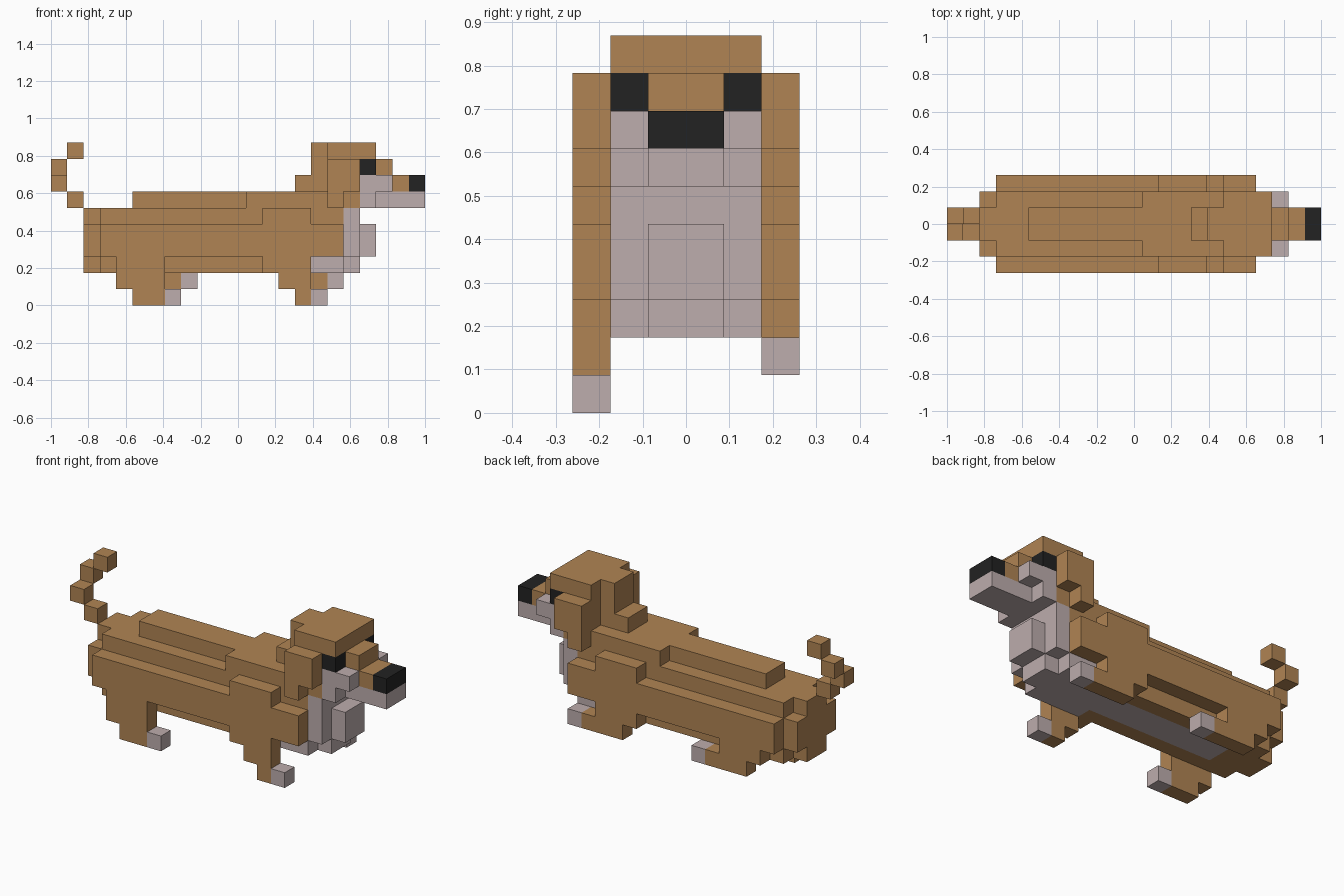
import bpy, bmesh
from mathutils import Vector

if "Cube" in bpy.data.objects:
    bpy.data.objects.remove(bpy.data.objects["Cube"], do_unlink=True)

U = 2 / 23                       # edge length of one block
BOTH, MINUS, PLUS = (-1, 1), (-1,), (1,)


def make_material(name, rgb):
    m = bpy.data.materials.new(name)
    m.use_nodes = True
    m.diffuse_color = (*rgb, 1)
    bsdf = next(n for n in m.node_tree.nodes if n.type == 'BSDF_PRINCIPLED')
    bsdf.inputs["Base Color"].default_value = (*rgb, 1)
    bsdf.inputs["Roughness"].default_value = 0.9
    return m


TAN, PALE, BLACK = 0, 1, 2
materials = [make_material("tan fur", (0.434, 0.231, 0.087)),
             make_material("pale fur", (0.509, 0.418, 0.418)),
             make_material("black", (0.016, 0.016, 0.016))]

cells = {}                       # (x, y, z) block -> (part, colour)


def fill(part, colour, xs, ws, zs, sides=BOTH):
    """Fill blocks x0..x1, z0..z1 and distance w0..w1 from the middle plane."""
    for x in range(*xs):
        for w in range(*ws):
            for z in range(*zs):
                for s in sides:
                    cells[x, w if s > 0 else -1 - w, z] = (part, colour)


# Body: core, flanks, rump, back ridge and shoulders
fill("body", TAN, (3, 18), (0, 2), (2, 6))
fill("body", TAN, (3, 18), (2, 3), (3, 5))
fill("body", TAN, (2, 3), (0, 2), (3, 5))
fill("body", TAN, (2, 3), (0, 1), (2, 6))
fill("body", TAN, (5, 12), (0, 1), (6, 7))
fill("body", TAN, (12, 18), (0, 2), (6, 7))
fill("body", TAN, (13, 16), (2, 3), (5, 6))
# Pale belly strip and chest
fill("body", PALE, (5, 14), (0, 1), (2, 3))
fill("body", PALE, (14, 18), (0, 2), (2, 3))
fill("chest", PALE, (18, 19), (0, 2), (3, 6))
fill("chest", PALE, (18, 19), (0, 1), (2, 3))
fill("chest", PALE, (19, 20), (0, 1), (3, 5))

# Head: nape, skull, brow, cheeks and eyes
fill("head", TAN, (15, 16), (0, 1), (7, 8))
fill("head", TAN, (16, 17), (0, 1), (7, 10))
fill("head", TAN, (17, 20), (0, 2), (7, 10))
fill("head", TAN, (18, 19), (0, 2), (6, 7))
fill("head", TAN, (20, 21), (0, 1), (8, 9))
fill("head", PALE, (19, 20), (0, 2), (6, 7))
fill("head", PALE, (19, 21), (1, 2), (7, 8))
fill("head", BLACK, (19, 20), (1, 2), (8, 9))
# Muzzle and nose
fill("muzzle", PALE, (20, 23), (0, 1), (6, 7))
fill("muzzle", TAN, (20, 22), (0, 1), (7, 8))
fill("nose", BLACK, (22, 23), (0, 1), (7, 8))
# Drooping ears
fill("ears", TAN, (17, 18), (2, 3), (6, 9))
fill("ears", TAN, (18, 19), (2, 3), (7, 9))

# Legs: thighs match on both sides, one pair is planted and one is lifted
for name, x, shin in (("hind_leg", 4, 2), ("foreleg", 13, 1)):
    planted, lifted = name + "_planted", name + "_lifted"
    fill(planted, TAN, (x, x + 3), (2, 3), (2, 3), MINUS)
    fill(planted, TAN, (x + 2 - shin, x + 3), (2, 3), (1, 2), MINUS)
    fill(planted, TAN, (x + 3 - shin, x + 3), (2, 3), (0, 1), MINUS)
    fill(planted, PALE, (x + 3, x + 4), (2, 3), (0, 1), MINUS)
    fill(lifted, TAN, (x, x + 3), (2, 3), (2, 3), PLUS)
    fill(lifted, TAN, (x + 1, x + 4), (2, 3), (1, 2), PLUS)
    fill(lifted, PALE, (x + 4, x + 5), (2, 3), (1, 2), PLUS)
# Thigh of the planted hind leg starts one block further back at the knee
fill("hind_leg_planted", TAN, (4, 7), (2, 3), (1, 2), MINUS)

# Curled tail
for x, z, side in ((1, 6, MINUS), (0, 7, MINUS), (0, 8, PLUS), (1, 9, PLUS)):
    fill("tail", TAN, (x, x + 1), (0, 1), (z, z + 1), side)


def build(part):
    """Make one mesh from the exposed faces of a part's blocks."""
    bm = bmesh.new()
    verts = {}
    for cell, (owner, colour) in cells.items():
        if owner != part:
            continue
        for axis in range(3):
            for d in (0, 1):
                near = list(cell)
                near[axis] += 2 * d - 1
                if tuple(near) in cells:
                    continue
                a, b = (axis + 1) % 3, (axis + 2) % 3
                ring = []
                for da, db in ((0, 0), (1, 0), (1, 1), (0, 1)):
                    p = list(cell)
                    p[axis] += d
                    p[a] += da
                    p[b] += db
                    key = tuple(p)
                    if key not in verts:
                        pos = Vector((p[0] * U - 1, p[1] * U, p[2] * U))
                        verts[key] = bm.verts.new(pos)
                    ring.append(verts[key])
                face = bm.faces.new(ring if d else ring[::-1])
                face.material_index = colour
    # Merge flat areas of one colour
    bmesh.ops.dissolve_limit(bm, angle_limit=0.01, verts=bm.verts[:],
                             edges=bm.edges[:], delimit={'MATERIAL'})
    mesh = bpy.data.meshes.new(part)
    bm.to_mesh(mesh)
    bm.free()
    for m in materials:
        mesh.materials.append(m)
    bpy.context.collection.objects.link(bpy.data.objects.new(part, mesh))


for part in dict.fromkeys(owner for owner, _ in cells.values()):
    build(part)
